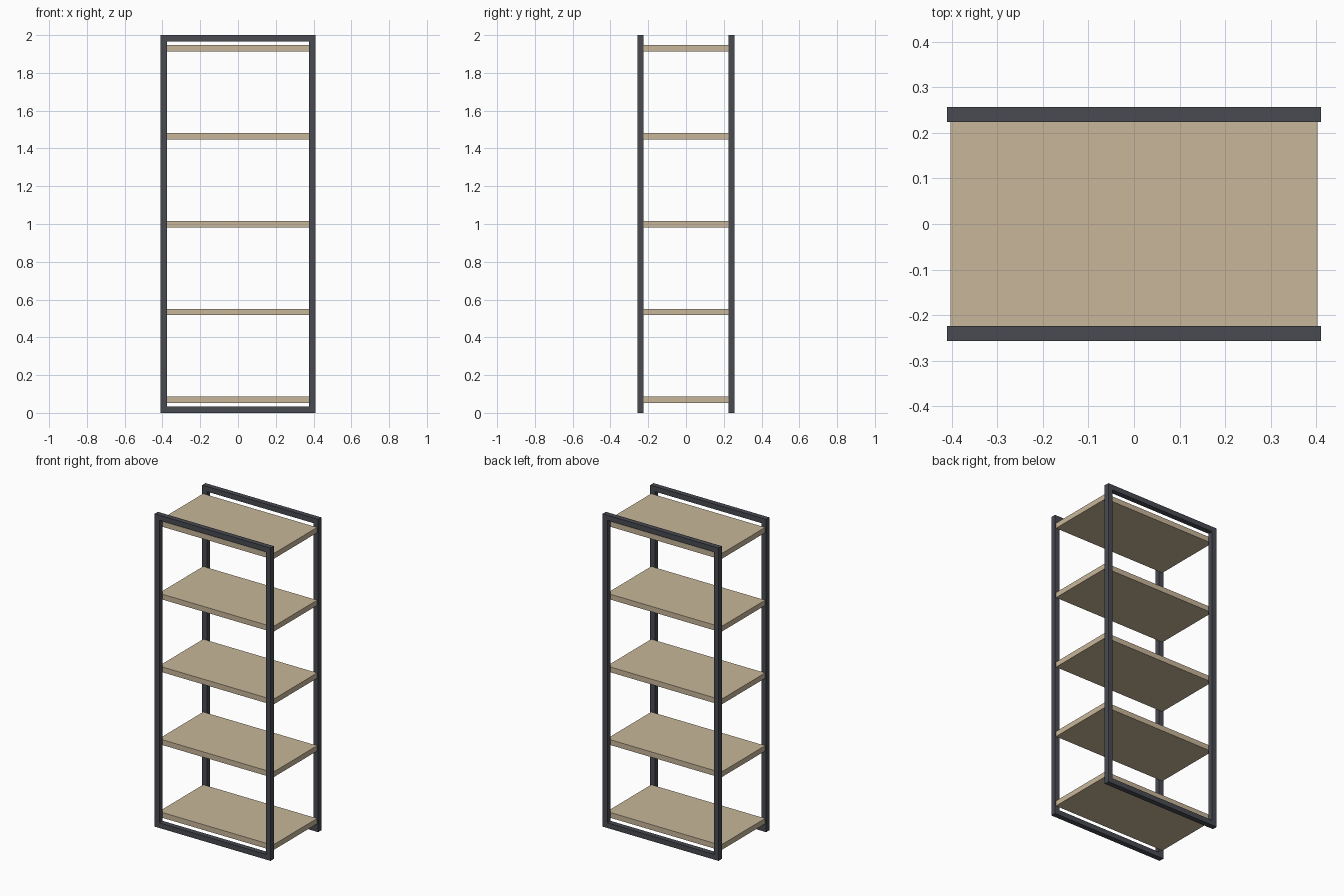
import bpy, bmesh

if "Cube" in bpy.data.objects:
    bpy.data.objects.remove(bpy.data.objects["Cube"])

W, H, D = 0.41, 2.0, 0.257      # half width, height, half depth
T = 0.033                       # bar thickness
SHELF_X, SHELF_T = 0.403, 0.034
SHELF_COUNT, SHELF_Z0, SHELF_Z1 = 5, 0.069, 1.93


def material(name, color):
    m = bpy.data.materials.new(name)
    m.diffuse_color = color
    m.use_nodes = True
    m.node_tree.nodes["Principled BSDF"].inputs["Base Color"].default_value = m.diffuse_color
    return m


metal = material("dark_metal", (0.065, 0.07, 0.085, 1))
wood = material("light_wood", (0.58, 0.47, 0.32, 1))


def finish(bm, name, mat):
    bmesh.ops.recalc_face_normals(bm, faces=bm.faces)
    me = bpy.data.meshes.new(name)
    bm.to_mesh(me)
    bm.free()
    me.materials.append(mat)
    ob = bpy.data.objects.new(name, me)
    bpy.context.collection.objects.link(ob)
    return ob


def frame(name, y):
    """Closed rectangular loop of square bar, mitred at the corners."""
    bm = bmesh.new()

    def rect(inset):
        x, z0, z1 = W - inset, inset, H - inset
        return [bm.verts.new((px, y, pz))
                for px, pz in ((-x, z0), (x, z0), (x, z1), (-x, z1))]

    outer, inner = rect(0), rect(T)
    faces = [bm.faces.new((outer[i], outer[(i + 1) % 4],
                           inner[(i + 1) % 4], inner[i])) for i in range(4)]
    ext = bmesh.ops.extrude_face_region(bm, geom=faces, use_keep_orig=True)
    verts = [g for g in ext["geom"] if isinstance(g, bmesh.types.BMVert)]
    bmesh.ops.translate(bm, verts=verts, vec=(0, T, 0))
    return finish(bm, name, mat=metal)


def board(name, z):
    bm = bmesh.new()
    bmesh.ops.create_cube(bm, size=1)
    bmesh.ops.scale(bm, verts=bm.verts, vec=(2 * SHELF_X, 2 * (D - T), SHELF_T))
    ob = finish(bm, name, wood)
    ob.location.z = z
    return ob


# Front and back metal frames
frame("front_frame", -D)
frame("back_frame", D - T)

# Shelves spanning between the frames
for i in range(SHELF_COUNT):
    z = SHELF_Z0 + (SHELF_Z1 - SHELF_Z0) * i / (SHELF_COUNT - 1)
    board(f"shelf_{i + 1}", z)
